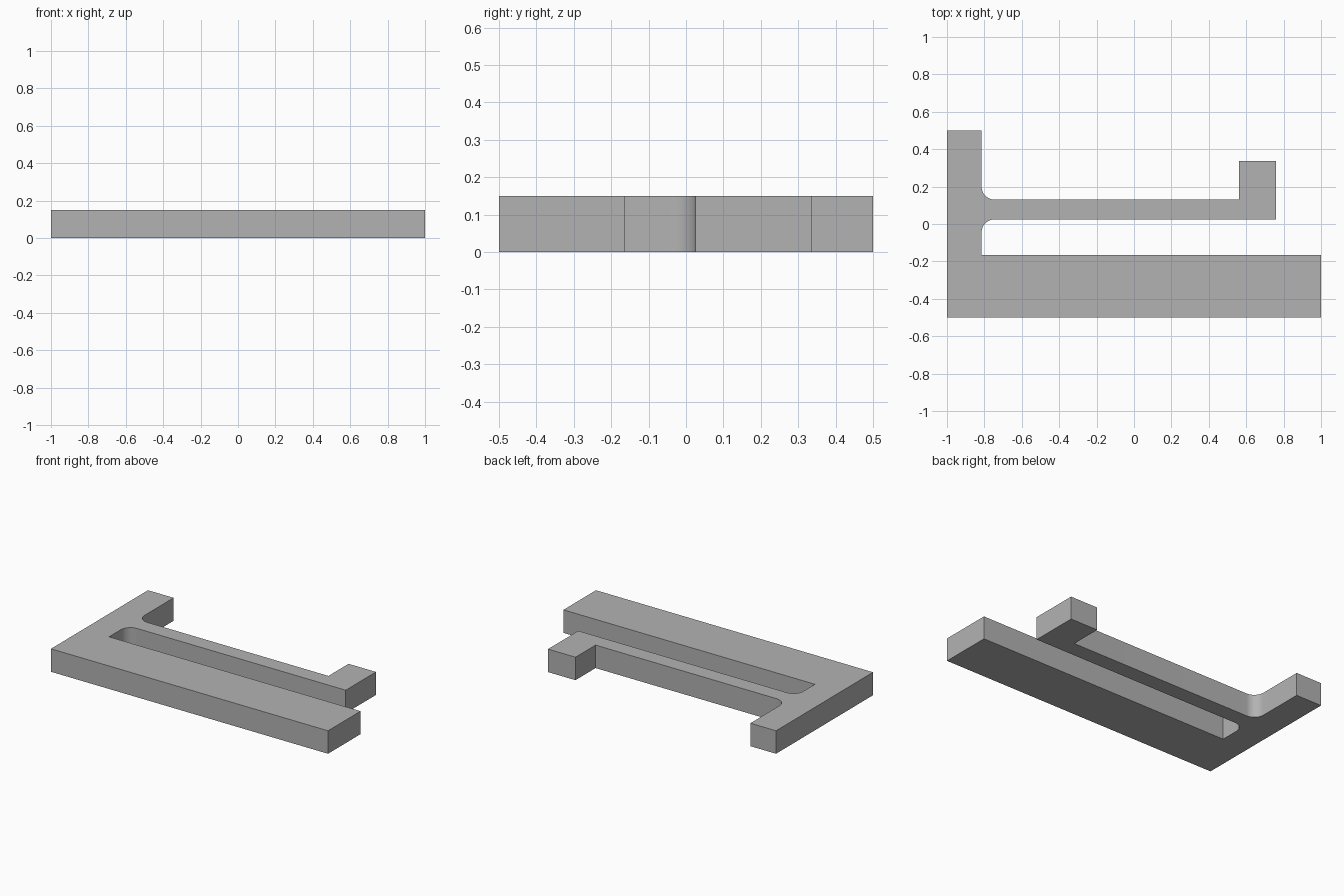
import bpy
import bmesh
from math import cos, sin, pi

cube = bpy.data.objects.get("Cube")
if cube:
    bpy.data.objects.remove(cube, do_unlink=True)

HEIGHT = 0.15
FILLET = 0.07
SPINE_X = -0.815                 # inner face of the spine
ARM_LOW, ARM_HIGH = 0.025, 0.13  # edges of the thin arm


def arc(cx, cy, start, end, steps=12):
    """Points of a fillet arc, angles in quarter turns."""
    return [(cx + FILLET * cos(a), cy + FILLET * sin(a))
            for a in (pi / 2 * (start + (end - start) * i / steps)
                      for i in range(steps + 1))]


# Plain grey material
grey = bpy.data.materials.new("plain grey")
grey.use_nodes = True
colour = (0.45, 0.45, 0.45, 1)
grey.diffuse_color = colour
grey.node_tree.nodes["Principled BSDF"].inputs["Base Color"].default_value = colour

# Outline: wide base bar, slot, thin arm with hooked tip, spine
fx = SPINE_X + FILLET
outline = [(-1, -0.5), (1, -0.5), (1, -0.165), (SPINE_X, -0.165)]
outline += arc(fx, ARM_LOW - FILLET, 2, 1)
outline += [(0.76, ARM_LOW), (0.76, 0.337), (0.562, 0.337), (0.562, ARM_HIGH)]
outline += arc(fx, ARM_HIGH + FILLET, 3, 2)
outline += [(SPINE_X, 0.5), (-1, 0.5)]

# Extrude the outline into a solid plate
bm = bmesh.new()
base = bm.faces.new([bm.verts.new((x, y, 0)) for x, y in outline])
top = bmesh.ops.extrude_face_region(bm, geom=[base], use_keep_orig=True)
bmesh.ops.translate(bm, vec=(0, 0, HEIGHT),
                    verts=[v for v in top["geom"] if isinstance(v, bmesh.types.BMVert)])
bmesh.ops.recalc_face_normals(bm, faces=bm.faces)
mesh = bpy.data.meshes.new("clip_plate")
bm.to_mesh(mesh)
bm.free()
mesh.materials.append(grey)

plate = bpy.data.objects.new("clip_plate", mesh)
bpy.context.collection.objects.link(plate)

# Smooth fillets, sharp corners
bpy.ops.object.select_all(action="DESELECT")
plate.select_set(True)
bpy.context.view_layer.objects.active = plate
bpy.ops.object.shade_smooth_by_angle(angle=pi / 6)
